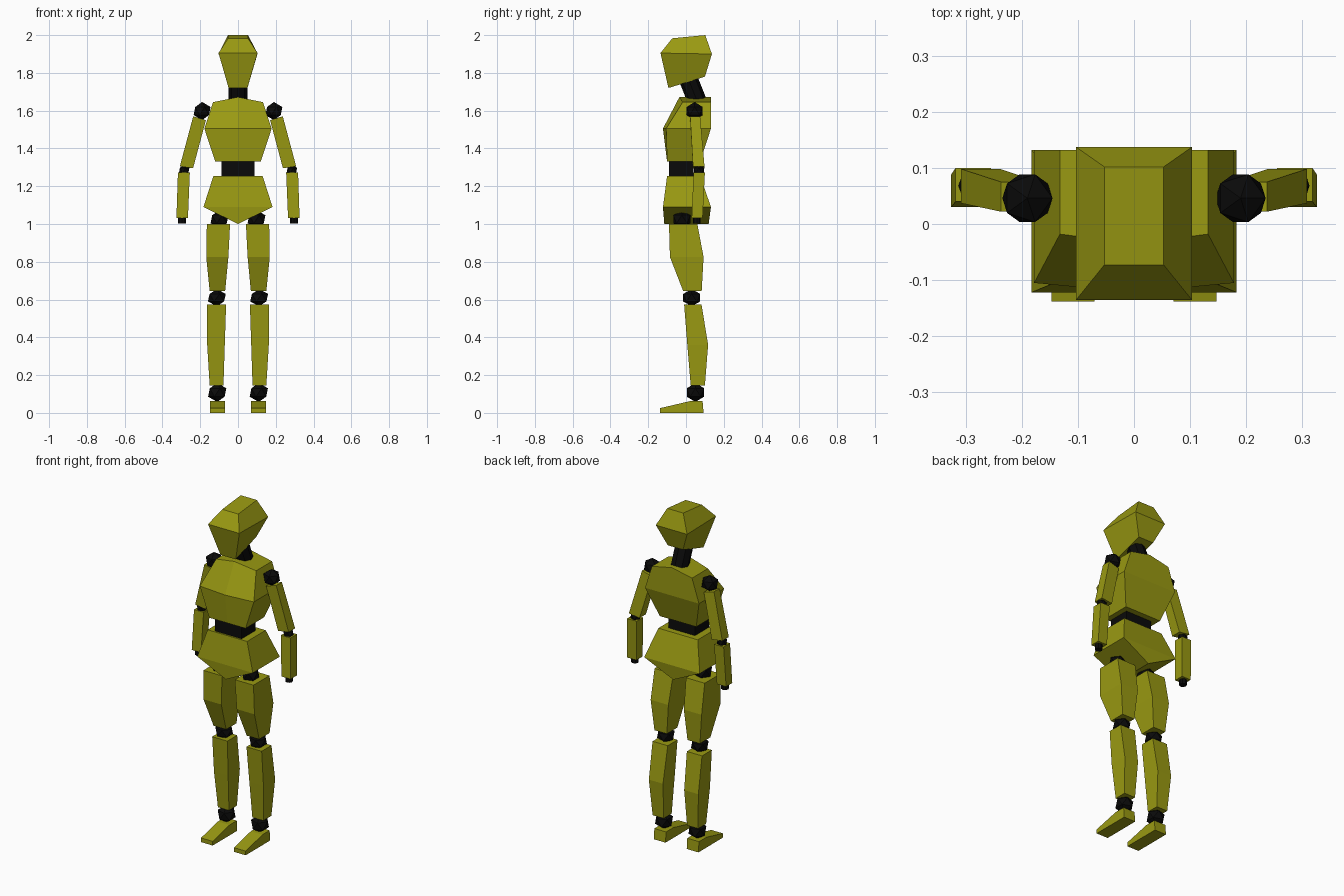
import bpy, bmesh
from mathutils import Vector

if "Cube" in bpy.data.objects:
    bpy.data.objects.remove(bpy.data.objects["Cube"])


def material(name, color):
    m = bpy.data.materials.new(name)
    m.diffuse_color = color
    m.use_nodes = True
    m.node_tree.nodes["Principled BSDF"].inputs["Base Color"].default_value = m.diffuse_color
    return m


SHELL = material("olive_shell", (0.32, 0.32, 0.006, 1))
DARK = material("dark_joint", (0.003, 0.003, 0.003, 1))


def finish(name, bm, mat):
    bmesh.ops.remove_doubles(bm, verts=bm.verts, dist=1e-5)
    bmesh.ops.recalc_face_normals(bm, faces=bm.faces)
    me = bpy.data.meshes.new(name)
    bm.to_mesh(me)
    bm.free()
    me.materials.append(mat)
    ob = bpy.data.objects.new(name, me)
    bpy.context.collection.objects.link(ob)
    return ob


def loft(name, rings, mat=SHELL, s=1):
    """Skin equal-length point rings and cap both ends; s = -1 mirrors in x."""
    bm = bmesh.new()
    vs = [[bm.verts.new((s * x, y, z)) for x, y, z in r] for r in rings]
    n = len(vs[0])
    for a, b in zip(vs, vs[1:]):
        for i in range(n):
            j = (i + 1) % n
            bm.faces.new((a[i], a[j], b[j], b[i]))
    bm.faces.new(vs[0])
    bm.faces.new(vs[-1])
    return finish(name, bm, mat)


def rect(x0, x1, y0, y1, z0, z1=None):
    """Four-point ring; z0 is the front height, z1 the back height."""
    z1 = z0 if z1 is None else z1
    return [(x0, y0, z0), (x1, y0, z0), (x1, y1, z1), (x0, y1, z1)]


def ridge(w, ys, yc, yb, zs, zc):
    """Six-point ring with a centre ridge at front and back."""
    return [(-w, ys, zs), (0, yc, zc), (w, ys, zs),
            (w, yb, zs), (0, yb, zc), (-w, yb, zs)]


def ball(name, c, r, rz):
    bm = bmesh.new()
    bmesh.ops.create_icosphere(bm, subdivisions=1, radius=1)
    for v in bm.verts:
        v.co = Vector((v.co.x * r, v.co.y * r, v.co.z * rz)) + Vector(c)
    return finish(name, bm, DARK)


def rod(name, a, b, r, sides=8):
    a, b = Vector(a), Vector(b)
    bm = bmesh.new()
    bmesh.ops.create_cone(bm, cap_ends=True, segments=sides, radius1=r,
                          radius2=r, depth=(b - a).length)
    q = Vector((0, 0, 1)).rotation_difference(b - a)
    for v in bm.verts:
        v.co = q @ v.co + (a + b) / 2
    return finish(name, bm, DARK)


# Head and neck
loft("head", [rect(-.05, .05, -.093, .10, 1.72, 1.78),
              rect(-.103, .103, -.135, .137, 1.905, 1.90),
              rect(-.053, .053, -.073, .102, 1.983, 2.0)])
rod("neck", (0, .063, 1.64), (0, .0, 1.80), .05)

# Torso
loft("chest", [ridge(.12, -.10, -.10, .075, 1.33, 1.33),
               ridge(.178, -.105, -.122, .132, 1.505, 1.505),
               ridge(.132, -.018, -.035, .132, 1.645, 1.672)])
loft("waist", [rect(-.087, .087, -.09, .04, 1.24),
               rect(-.087, .087, -.09, .04, 1.345)], DARK)
loft("pelvis", [rect(-.13, .13, -.10, .075, 1.255),
                rect(-.183, .183, -.122, .132, 1.09),
                rect(0, 0, -.115, .12, 1.0)])

for s, side in ((-1, "right"), (1, "left")):
    # Legs
    ball(f"hip_joint_{side}", (s * .098, -.022, 1.025), .053, .048)
    loft(f"thigh_{side}", [rect(.042, .165, -.09, .06, 1.0),
                           rect(.051, .168, -.085, .093, .825),
                           rect(.068, .15, -.015, .083, .645)], s=s)
    ball(f"knee_joint_{side}", (s * .112, .03, .61), .053, .045)
    loft(f"shin_{side}", [rect(.063, .163, -.01, .082, .575),
                          rect(.07, .163, .007, .117, .36),
                          rect(.077, .15, .025, .10, .145)], s=s)
    ball(f"ankle_joint_{side}", (s * .11, .05, .108), .054, .05)
    # Foot: side profile extruded across its width
    profile = [(-.138, 0), (-.138, .025), (.02, .062), (.088, .062), (.093, 0)]
    loft(f"foot_{side}", [[(x, y, z) for y, z in profile]
                          for x in (.07, .147)], s=s)
    # Arms
    ball(f"shoulder_joint_{side}", (s * .19, .046, 1.598), .05, .048)
    loft(f"upper_arm_{side}", [
        [(.17, .022, 1.55), (.237, .022, 1.57), (.237, .075, 1.57), (.17, .075, 1.55)],
        [(.238, .037, 1.295), (.308, .037, 1.305), (.308, .098, 1.305), (.238, .098, 1.295)]], s=s)
    ball(f"elbow_joint_{side}", (s * .285, .068, 1.284), .031, .03)
    loft(f"forearm_{side}", [rect(.255, .318, .04, .10, 1.272),
                             rect(.265, .326, .03, .088, 1.033)], s=s)
    rod(f"wrist_{side}", (s * .297, .057, 1.05), (s * .297, .057, 1.003), .021)
